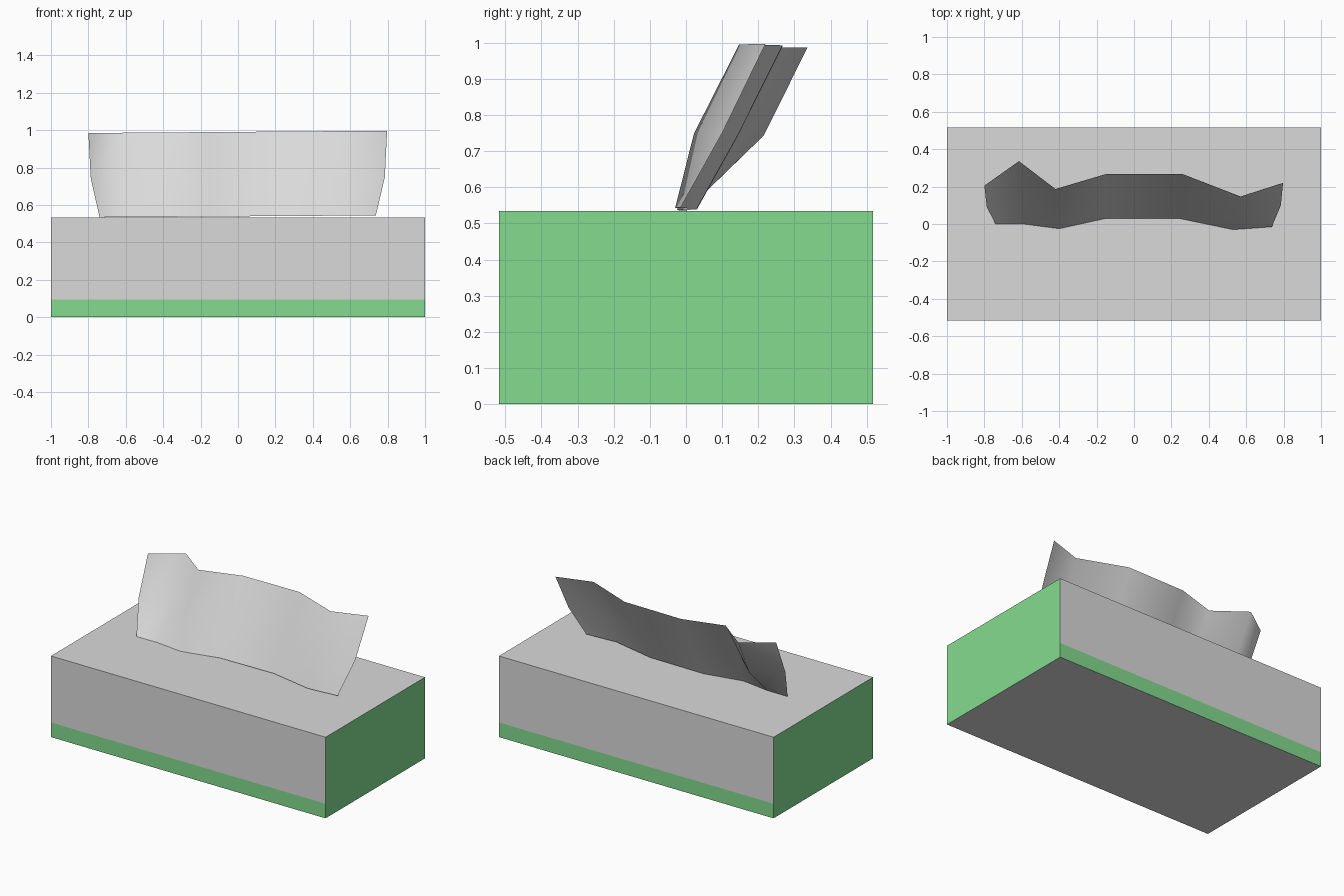
import bpy, bmesh

if "Cube" in bpy.data.objects:
    bpy.data.objects.remove(bpy.data.objects["Cube"])


def material(name, rgb):
    m = bpy.data.materials.new(name)
    m.diffuse_color = (*rgb, 1)
    m.use_nodes = True
    m.node_tree.nodes["Principled BSDF"].inputs["Base Color"].default_value = m.diffuse_color
    return m


grey = material("light_grey", (0.70, 0.70, 0.70))
green = material("soft_green", (0.23, 0.71, 0.275))


def make_object(name, bm, mats):
    me = bpy.data.meshes.new(name)
    bm.to_mesh(me)
    bm.free()
    for m in mats:
        me.materials.append(m)
    ob = bpy.data.objects.new(name, me)
    bpy.context.collection.objects.link(ob)
    return ob


# Carton: box cut at the stripe height, green ends and green lower stripe
W, D, H, STRIPE = 2.0, 1.034, 0.534, 0.096
bm = bmesh.new()
bmesh.ops.create_cube(bm, size=1)
for v in bm.verts:
    v.co = (v.co.x * W, v.co.y * D, (v.co.z + 0.5) * H)
bmesh.ops.bisect_plane(bm, geom=bm.verts[:] + bm.edges[:] + bm.faces[:],
                       plane_co=(0, 0, STRIPE), plane_no=(0, 0, 1))
bm.normal_update()
for f in bm.faces:
    is_end = abs(f.normal.x) > 0.9
    is_stripe = abs(f.normal.y) > 0.9 and f.calc_center_median().z < STRIPE
    f.material_index = 1 if is_end or is_stripe else 0
make_object("carton", bm, [grey, green])

# Tissue: wavy sheet leaning back, lofted through three rows of (x, y)
rows = [
    ((0.534, 0.545), [(-.74, 0), (-.59, 0), (-.40, -.025), (-.15, .03),
                      (.24, .03), (.53, -.03), (.737, -.015)]),
    ((0.742, 0.75), [(-.787, .09), (-.61, .215), (-.415, .04), (-.15, .145),
                     (.25, .145), (.55, .022), (.785, .10)]),
    ((0.985, 0.997), [(-.80, .205), (-.615, .336), (-.42, .187), (-.15, .267),
                      (.26, .267), (.57, .147), (.797, .22)]),
]
bm = bmesh.new()
grid = []
for (z0, z1), pts in rows:
    # height rises slightly from the left end to the right end
    grid.append([bm.verts.new((x, y, z0 + (z1 - z0) * (x + 0.8) / 1.6))
                 for x, y in pts])
for low, high in zip(grid, grid[1:]):
    for i in range(len(low) - 1):
        f = bm.faces.new((low[i], low[i + 1], high[i + 1], high[i]))
        f.smooth = True
make_object("tissue", bm, [grey])
